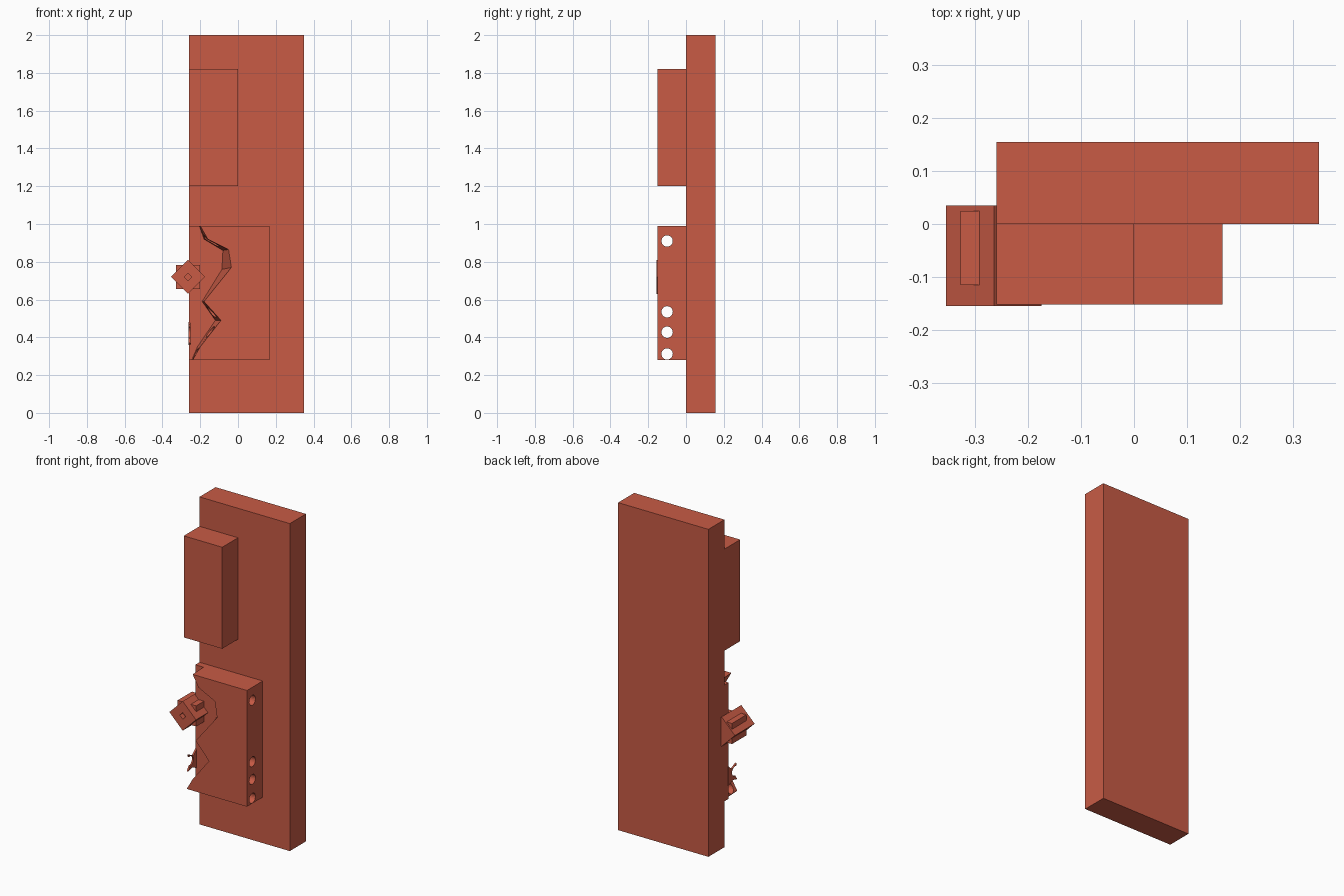
import bpy, bmesh
from math import pi, cos, sin

if "Cube" in bpy.data.objects:
    bpy.data.objects.remove(bpy.data.objects["Cube"])

mat = bpy.data.materials.new("red_paint")
mat.diffuse_color = (0.58, 0.105, 0.06, 1)
mat.use_nodes = True
mat.node_tree.nodes["Principled BSDF"].inputs["Base Color"].default_value = mat.diffuse_color


def add_object(name, bm):
    bmesh.ops.recalc_face_normals(bm, faces=bm.faces[:])
    me = bpy.data.meshes.new(name)
    bm.to_mesh(me)
    bm.free()
    me.materials.append(mat)
    ob = bpy.data.objects.new(name, me)
    bpy.context.collection.objects.link(ob)
    return ob


def loft(name, loops):
    """Closed solid from matching 3D outlines."""
    bm = bmesh.new()
    rings = [[bm.verts.new(p) for p in loop] for loop in loops]
    for a, b in zip(rings, rings[1:]):
        for i in range(len(a)):
            j = (i + 1) % len(a)
            bm.faces.new((a[i], a[j], b[j], b[i]))
    bm.faces.new(rings[0])
    bm.faces.new(rings[-1])
    return add_object(name, bm)


def box(name, x0, x1, y0, y1, z0, z1):
    outline = [(x0, z0), (x1, z0), (x1, z1), (x0, z1)]
    return loft(name, [[(x, y, z) for x, z in outline] for y in (y0, y1)])


def diamond(name, x, z, r, y0, y1):
    outline = [(x - r, z), (x, z - r), (x + r, z), (x, z + r)]
    return loft(name, [[(px, y, pz) for px, pz in outline] for y in (y0, y1)])


def cut(target, cutter):
    m = target.modifiers.new("cut", 'BOOLEAN')
    m.operation = 'DIFFERENCE'
    m.solver = 'EXACT'
    m.object = cutter
    cutter.hide_render = True
    cutter.hide_set(True)


# Door panel and upper block
box("door_panel", -0.26, 0.35, 0, 0.155, 0, 2)
box("upper_block", -0.26, 0, -0.152, 0, 1.2, 1.82)

# Lock case: flat base with a front layer broken along a jagged edge
box("lock_base", -0.26, 0.167, -0.04, 0, 0.28, 0.99)
lip = [(-0.20, 0.99), (-0.16, 0.92), (-0.05, 0.865), (-0.035, 0.77),
       (-0.18, 0.59), (-0.09, 0.49), (-0.20, 0.35), (-0.24, 0.28)]
root = [(-0.205, 0.99), (-0.18, 0.92), (-0.08, 0.86), (-0.085, 0.76),
        (-0.19, 0.59), (-0.12, 0.49), (-0.215, 0.35), (-0.245, 0.28)]
right = [(0.167, 0.28), (0.167, 0.99)]
case = loft("broken_lock_case",
            [[(x, -0.152, z) for x, z in lip + right],
             [(x, -0.04, z) for x, z in root + right]])

# Pointed shard left standing around a bolt hole
shard_outline = [(-0.035, 0.36), (-0.08, 0.38), (-0.12, 0.37), (-0.095, 0.41),
                 (-0.115, 0.47), (-0.07, 0.45), (-0.035, 0.48)]
shard = loft("shard", [[(x, y, z) for y, z in shard_outline] for x in (-0.262, -0.252)])

# Four bolt holes right through the case
for i, z in enumerate((0.91, 0.535, 0.427, 0.312)):
    ring = [(-0.1 + 0.03 * cos(k * pi / 12), z + 0.03 * sin(k * pi / 12)) for k in range(24)]
    cutter = loft(f"hole_cutter_{i}", [[(x, y, pz) for y, pz in ring] for x in (-0.4, 0.4)])
    cut(case, cutter)
    if i == 2:
        cut(shard, cutter)

# Knob: diamond with a square crossing it and a small centre hole
kx, kz = -0.265, 0.72
knob = diamond("knob_diamond", kx, kz, 0.09, -0.155, 0.035)
square = box("knob_square", kx - 0.063, kx + 0.063, -0.115, 0.025, kz - 0.063, kz + 0.063)
cutter = diamond("knob_cutter", kx, kz, 0.02, -0.3, -0.125)
cut(knob, cutter)
